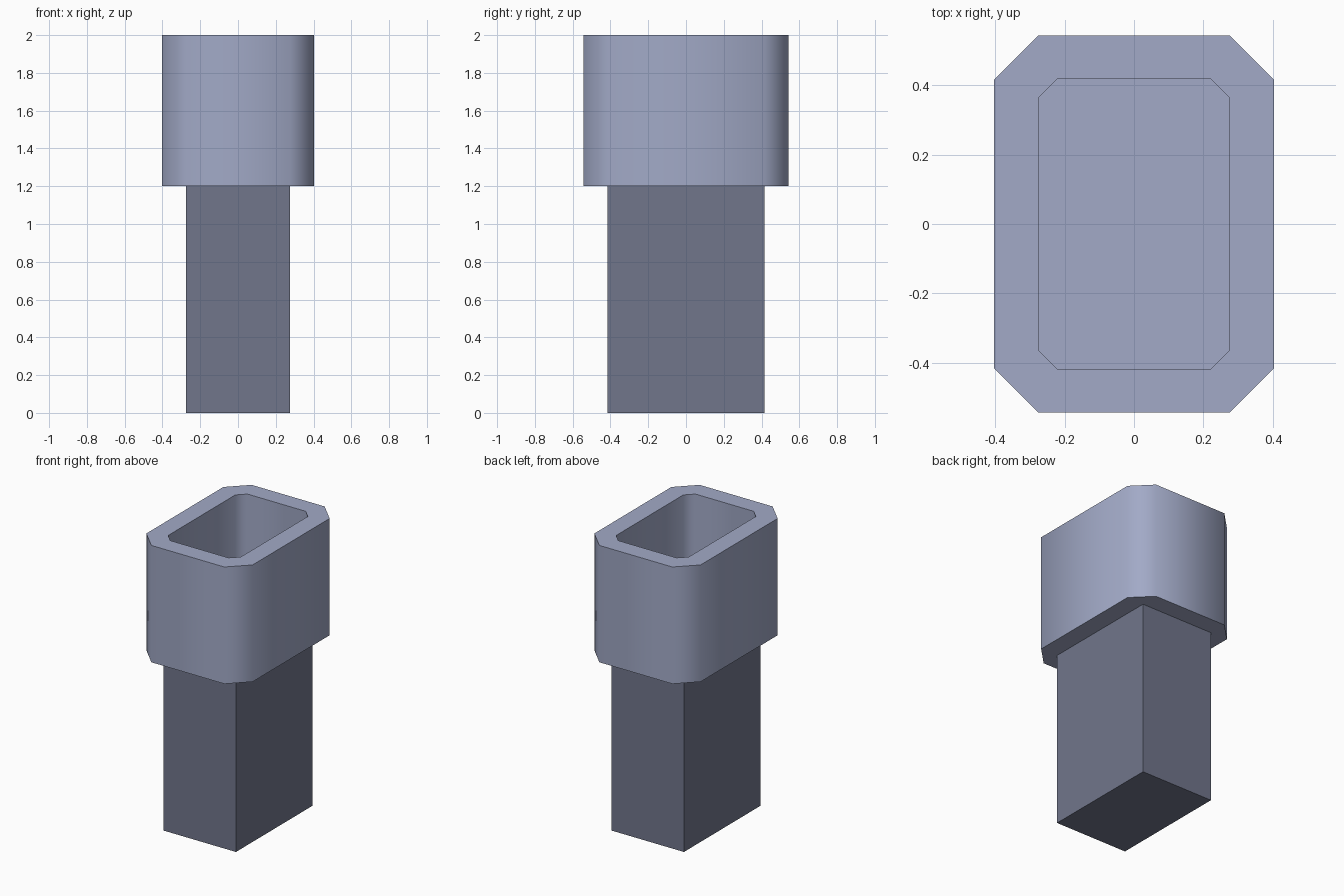
import bpy, bmesh, math

if "Cube" in bpy.data.objects:
    bpy.data.objects.remove(bpy.data.objects["Cube"])


def material(name, rgb):
    m = bpy.data.materials.new(name)
    m.diffuse_color = (*rgb, 1.0)
    m.use_nodes = True
    m.node_tree.nodes["Principled BSDF"].inputs["Base Color"].default_value = m.diffuse_color
    return m


def octagon(bm, hx, hy, c, z):
    """Ring of vertices: rectangle with cut corners."""
    pts = [(hx, -hy + c), (hx, hy - c), (hx - c, hy), (-hx + c, hy),
           (-hx, hy - c), (-hx, -hy + c), (-hx + c, -hy), (hx - c, -hy)]
    return [bm.verts.new((x, y, z)) for x, y in pts]


def bridge(bm, a, b):
    n = len(a)
    for i in range(n):
        j = (i + 1) % n
        bm.faces.new((a[i], a[j], b[j], b[i]))


def finish(bm, name, mat):
    bmesh.ops.recalc_face_normals(bm, faces=bm.faces[:])
    mesh = bpy.data.meshes.new(name)
    bm.to_mesh(mesh)
    bm.free()
    mesh.materials.append(mat)
    obj = bpy.data.objects.new(name, mesh)
    bpy.context.collection.objects.link(obj)
    return obj


light_steel = material("light blue grey", (0.36, 0.40, 0.57))
dark_steel = material("dark blue grey", (0.165, 0.182, 0.26))

# Socket: hollow collar with cut corners and a thin floor
bm = bmesh.new()
rings = [octagon(bm, 0.4025, 0.5425, 0.126, 1.2),
         octagon(bm, 0.4025, 0.5425, 0.126, 2.0),
         octagon(bm, 0.275, 0.417, 0.054, 2.0),
         octagon(bm, 0.275, 0.417, 0.054, 1.205)]
for lower, upper in zip(rings, rings[1:]):
    bridge(bm, lower, upper)
bm.faces.new(rings[0])
bm.faces.new(rings[-1])
socket = finish(bm, "socket", light_steel)

# Smooth around the cut corners, sharp at the rims
bpy.ops.object.select_all(action='DESELECT')
socket.select_set(True)
bpy.context.view_layer.objects.active = socket
bpy.ops.object.shade_smooth_by_angle(angle=math.radians(50))

# Stem: plain rectangular post, its top hidden by the socket floor
bm = bmesh.new()
bmesh.ops.create_cube(bm, size=1.0)
for v in bm.verts:
    v.co.x *= 0.55
    v.co.y *= 0.83
    v.co.z = (v.co.z + 0.5) * 1.2
top = [f for f in bm.faces if f.calc_center_median().z > 1.19]
bmesh.ops.delete(bm, geom=top, context='FACES_ONLY')
finish(bm, "stem", dark_steel)
